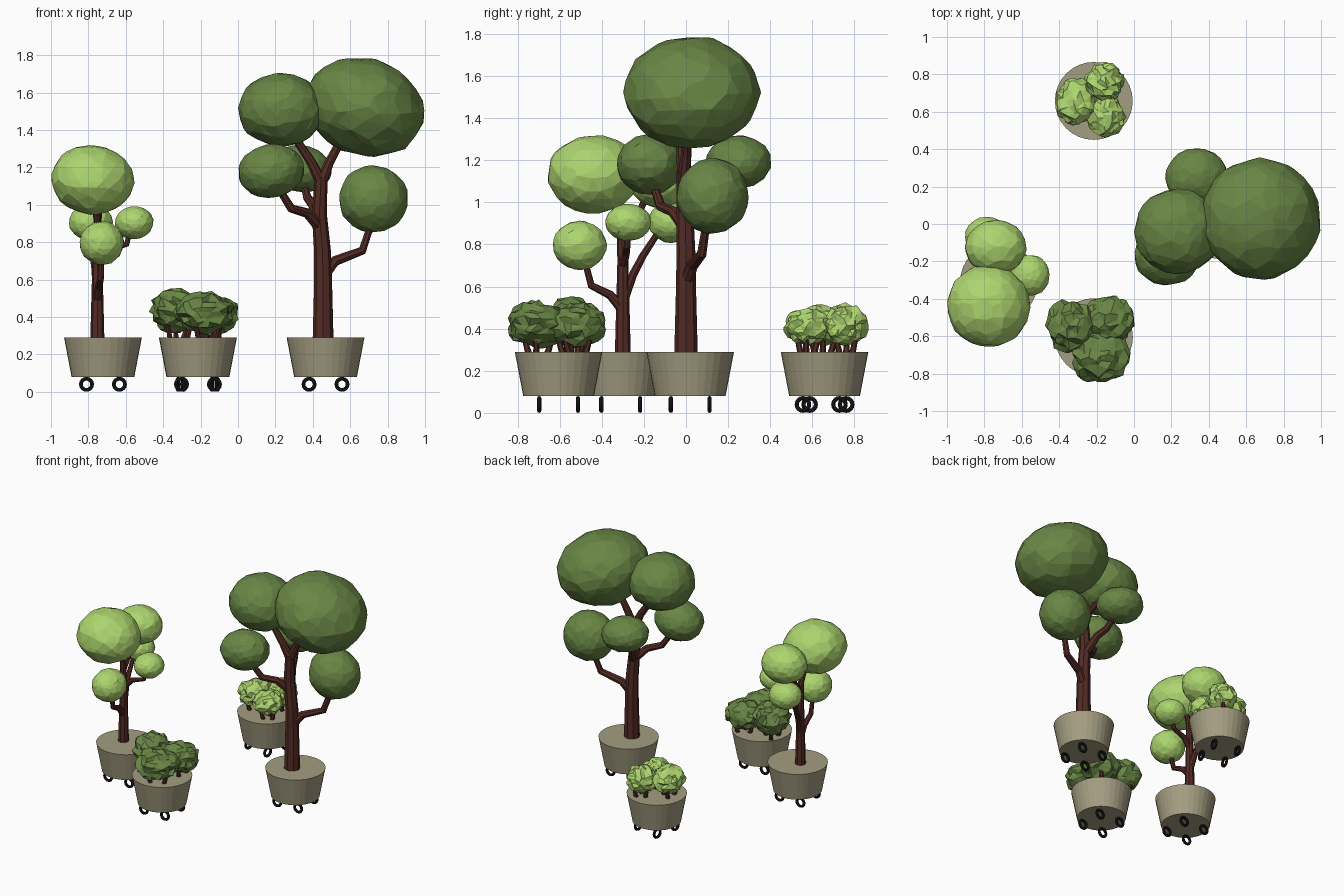
import bpy, bmesh, random
from math import radians, cos, sin, tau
from mathutils import Vector, Matrix, Euler

if "Cube" in bpy.data.objects:
    bpy.data.objects.remove(bpy.data.objects["Cube"])

random.seed(7)


def material(name, rgb):
    m = bpy.data.materials.new(name)
    m.diffuse_color = (*rgb, 1)
    m.use_nodes = True
    m.node_tree.nodes["Principled BSDF"].inputs["Base Color"].default_value = m.diffuse_color
    return m


POT = material("clay", (0.37, 0.34, 0.22))
BARK = material("bark", (0.085, 0.024, 0.018))
RUBBER = material("rubber", (0.01, 0.01, 0.012))
DARK = material("dark_leaf", (0.14, 0.24, 0.06))
LIGHT = material("light_leaf", (0.42, 0.67, 0.16))


def finish(bm, name, mat):
    me = bpy.data.meshes.new(name)
    bm.to_mesh(me)
    bm.free()
    me.materials.append(mat)
    ob = bpy.data.objects.new(name, me)
    bpy.context.collection.objects.link(ob)
    return ob


def foliage(name, center, radii, mat, tilt=0, rough=0.02):
    """Faceted, slightly irregular ellipsoid; a high rough value gives a crumpled bush."""
    bm = bmesh.new()
    bmesh.ops.create_icosphere(bm, subdivisions=3, radius=1)
    for v in bm.verts:
        shift = Vector([random.uniform(-0.09, 0.09) for _ in range(3)])
        v.co = (v.co + shift).normalized() * (1 + random.uniform(-rough, rough))
    place = (Matrix.Translation(center) @ Euler((0, radians(tilt), 0)).to_matrix().to_4x4()
             @ Matrix.Diagonal((*radii, 1)))
    bm.transform(place)
    return finish(bm, name, mat)


def branches(name, paths, sides_res=2):
    """Tapered flat-sided tubes; each path is a list of (x, y, z, radius)."""
    cu = bpy.data.curves.new(name, 'CURVE')
    cu.dimensions = '3D'
    cu.bevel_depth = 1
    cu.bevel_resolution = sides_res
    cu.use_fill_caps = True
    for path in paths:
        sp = cu.splines.new('POLY')
        sp.use_smooth = False
        sp.points.add(len(path) - 1)
        for p, (x, y, z, r) in zip(sp.points, path):
            p.co = (x, y, z, 1)
            p.radius = r
    cu.materials.append(BARK)
    ob = bpy.data.objects.new(name, cu)
    bpy.context.collection.objects.link(ob)
    return ob


def planter(name, x, y, turn=0):
    """Tapered pot on four ring wheels."""
    bm = bmesh.new()
    bmesh.ops.create_cone(bm, cap_ends=True, segments=32, radius1=0.168, radius2=0.208,
                          depth=0.21, matrix=Matrix.Translation((x, y, 0.185)))
    finish(bm, name + "_pot", POT)
    spin = Matrix.Translation((x, y, 0)) @ Matrix.Rotation(radians(turn), 4, 'Z')
    for i, (sx, sy) in enumerate([(-1, -1), (1, -1), (1, 1), (-1, 1)]):
        bpy.ops.mesh.primitive_torus_add(major_segments=16, minor_segments=8,
                                         major_radius=0.03, minor_radius=0.01)
        w = bpy.context.object
        w.name = f"{name}_wheel_{i + 1}"
        w.matrix_world = (spin @ Matrix.Translation((sx * 0.088, sy * 0.092, 0.04))
                          @ Matrix.Rotation(radians(90), 4, 'X'))
        w.data.materials.append(RUBBER)


def bush(name, mat, lobes):
    """Crumpled lobes, each on three short fanned stems."""
    stems = []
    for i, (c, r) in enumerate(lobes):
        foliage(f"{name}_lobe_{i + 1}", c, r, mat, rough=0.13)
        for k in range(3):
            a = tau * k / 3 + i
            dx, dy = cos(a) * r[0], sin(a) * r[1]
            stems.append([(c[0] + dx * .35, c[1] + dy * .35, 0.28, 0.016),
                          (c[0] + dx * .6, c[1] + dy * .6, 0.38, 0.011)])
    branches(name + "_stems", stems, 1)


# Planters
planter("large_tree", 0.468, 0.02)
planter("small_tree", -0.722, -0.31)
planter("front_bush", -0.214, -0.605)
planter("back_bush", -0.215, 0.658, 80)

# Large dark tree
branches("large_tree_trunk", [
    [(.455, 0, .27, .056), (.455, 0, .58, .048), (.452, 0, .75, .045), (.435, -.005, .95, .040),
     (.445, -.01, 1.15, .034)],
    [(.445, -.01, 1.12, .032), (.485, 0, 1.22, .026), (.58, .01, 1.40, .020)],
    [(.445, -.01, 1.12, .032), (.39, -.02, 1.23, .026), (.29, -.03, 1.38, .020)],
    [(.44, 0, .88, .034), (.37, -.06, .955, .027), (.285, -.12, .98, .024), (.21, -.16, 1.10, .019)],
    [(.44, 0, .88, .034), (.40, .08, 1.00, .026), (.37, .15, 1.04, .023), (.345, .22, 1.14, .018)],
    [(.455, 0, .62, .034), (.52, .03, .70, .028), (.665, .075, .755, .024), (.72, .10, .92, .019)],
])
for i, (c, r, t) in enumerate([
        ((.675, .028, 1.522), (.328, .323, .26), 18),
        ((.232, -.04, 1.508), (.232, .23, .198), 0),
        ((.178, -.172, 1.18), (.178, .156, .143), -8),
        ((.335, .25, 1.193), (.168, .156, .125), 8),
        ((.725, .127, 1.03), (.187, .170, .180), 10)]):
    foliage(f"large_tree_crown_{i + 1}", c, r, DARK, t)

# Small light tree
branches("small_tree_trunk", [
    [(-.752, -.30, .27, .038), (-.752, -.30, .50, .032), (-.752, -.30, .72, .026),
     (-.752, -.31, .90, .020), (-.765, -.36, 1.05, .016)],
    [(-.752, -.30, .49, .026), (-.745, -.36, .56, .021), (-.735, -.45, .605, .018),
     (-.73, -.48, .72, .015)],
    [(-.752, -.30, .70, .023), (-.69, -.285, .76, .019), (-.595, -.28, .79, .016),
     (-.575, -.276, .87, .014)],
    [(-.752, -.30, .53, .025), (-.765, -.25, .66, .020), (-.778, -.205, .745, .018),
     (-.785, -.13, .86, .015)],
    [(-.752, -.30, .83, .020), (-.745, -.23, .94, .017), (-.74, -.17, 1.06, .014)],
])
for i, (c, r, t) in enumerate([
        ((-.778, -.438, 1.133), (.222, .220, .186), 6),
        ((-.738, -.125, 1.11), (.165, .147, .135), 0),
        ((-.728, -.505, .795), (.118, .128, .117), 0),
        ((-.555, -.275, .904), (.104, .110, .088), 0),
        ((-.787, -.07, .905), (.117, .110, .097), 0)]):
    foliage(f"small_tree_crown_{i + 1}", c, r, LIGHT, t)

# Bushes
bush("front_bush", DARK, [
    ((-.34, -.545, .433), (.130, .135, .112)),
    ((-.13, -.515, .418), (.132, .130, .102)),
    ((-.18, -.705, .423), (.150, .145, .106))])
bush("back_bush", LIGHT, [
    ((-.31, .650, .415), (.108, .122, .092)),
    ((-.155, .760, .418), (.100, .100, .098)),
    ((-.148, .575, .408), (.098, .105, .085))])
